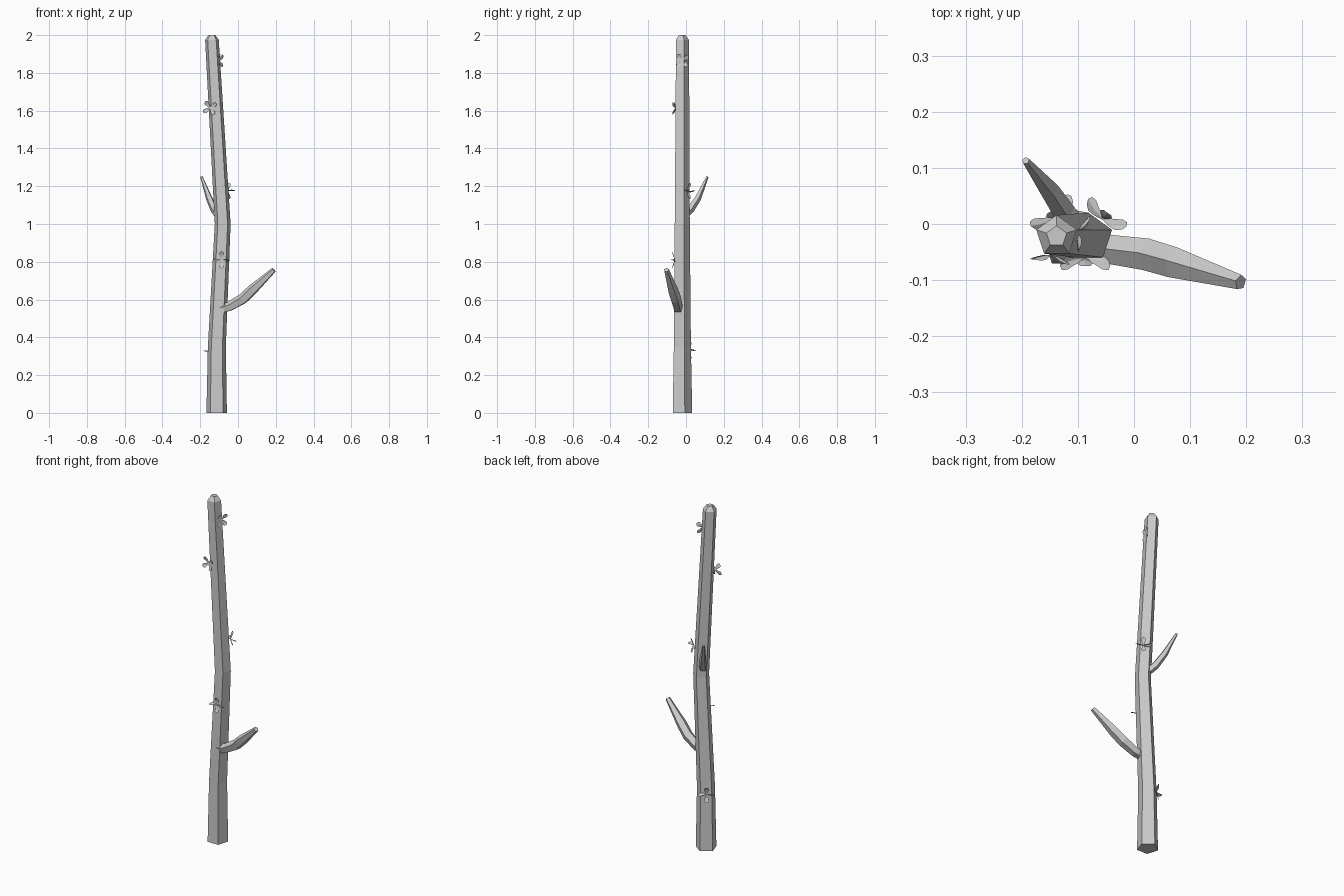
import bpy
import bmesh
import math
from mathutils import Vector, Matrix

if "Cube" in bpy.data.objects:
    bpy.data.objects.remove(bpy.data.objects["Cube"], do_unlink=True)

grey = bpy.data.materials.new("plain grey")
grey.use_nodes = True
grey.diffuse_color = (0.6, 0.6, 0.6, 1)
grey.node_tree.nodes["Principled BSDF"].inputs["Base Color"].default_value = (0.6, 0.6, 0.6, 1)


def finish(name, bm):
    mesh = bpy.data.meshes.new(name)
    bm.to_mesh(mesh)
    bm.free()
    mesh.materials.append(grey)
    obj = bpy.data.objects.new(name, mesh)
    bpy.context.collection.objects.link(obj)
    return obj


def tube(name, path, radii, apex, axis=None, sides=5):
    """Five-sided tapering tube with one edge turned towards apex."""
    bm = bmesh.new()
    pts = [Vector(p) for p in path]
    rings = []
    for i, (p, r) in enumerate(zip(pts, radii)):
        t = axis or (pts[min(i + 1, len(pts) - 1)] - pts[max(i - 1, 0)]).normalized()
        up = (apex - t * apex.dot(t)).normalized()
        side = t.cross(up)
        angles = [math.tau * k / sides for k in range(sides)]
        rings.append([bm.verts.new(p + r * (up * math.cos(a) + side * math.sin(a)))
                      for a in angles])
    for low, high in zip(rings, rings[1:]):
        for k in range(sides):
            n = (k + 1) % sides
            bm.faces.new((low[k], low[n], high[n], high[k]))
    bm.faces.new(rings[0][::-1])
    bm.faces.new(rings[-1])
    bmesh.ops.recalc_face_normals(bm, faces=bm.faces)
    return finish(name, bm)


def blossom(name, centre, facing, size, spin, twist):
    """Four leaf-shaped petals lifted from the bark; twist turns the side pair edge-on."""
    bm = bmesh.new()
    normal = Vector((math.cos(math.radians(facing)), math.sin(math.radians(facing)), 0))
    right = Vector((0, 0, 1)).cross(normal)
    frame = Matrix((right, Vector((0, 0, 1)), normal)).transposed()
    outline = [(0, 0.08), (0.4, 0.2), (0.7, 0.3), (0.92, 0.2), (1, 0)]
    for k in range(4):
        turn = Matrix.Rotation(math.radians(spin + 90 * k), 3, 'Z')
        roll = Matrix.Rotation(math.radians(twist if k % 2 == 0 else 0), 3, 'X')
        spine, left, other = [], [], []
        for u, w in outline:
            lift = Vector((u, 0, 0.3 * u * u))
            for row, v in ((spine, 0), (left, w), (other, -w)):
                q = lift + roll @ Vector((0, v, abs(v) * 0.25))
                row.append(bm.verts.new(Vector(centre) + frame @ (turn @ q) * size))
        for i in range(len(outline) - 1):
            bm.faces.new((spine[i], spine[i + 1], left[i + 1], left[i]))
            bm.faces.new((other[i], other[i + 1], spine[i + 1], spine[i]))
    bmesh.ops.remove_doubles(bm, verts=bm.verts, dist=0.0001)
    return finish(name, bm)


# Bent trunk with a bevelled tip
Z = Vector((0, 0, 1))
tube("trunk",
     [(-0.113, -0.024, 0), (-0.112, -0.024, 0.35), (-0.081, -0.024, 1.0),
      (-0.138, -0.022, 1.975), (-0.138, -0.022, 2.0)],
     [0.057, 0.05, 0.044, 0.038, 0.019], Vector((0, 1, 0)), Z)

# Side branches
tube("lower_branch",
     [(-0.09, -0.04, 0.55), (-0.045, -0.045, 0.562), (0.026, -0.055, 0.603),
      (0.075, -0.07, 0.65), (0.19, -0.104, 0.757)],
     [0.026, 0.027, 0.03, 0.029, 0.014], Z)
tube("upper_branch",
     [(-0.105, -0.005, 1.05), (-0.125, 0.022, 1.075), (-0.152, 0.062, 1.135),
      (-0.193, 0.113, 1.25)],
     [0.021, 0.021, 0.018, 0.007], Z)

# Blossoms on the bark: centre, facing angle, size, spin, twist
blossoms = [
    ((-0.14, 0.012, 0.33), 126, 0.045, 0, 70),
    ((-0.087, -0.061, 0.81), 270, 0.045, 0, 70),
    ((-0.055, 0.01, 1.175), 54, 0.042, 0, 70),
    ((-0.148, -0.055, 1.615), 262, 0.042, 35, 0),
    ((-0.1, -0.014, 1.865), -18, 0.042, 40, 0),
]
for number, spec in enumerate(blossoms, 1):
    blossom(f"blossom_{number}", *spec)
